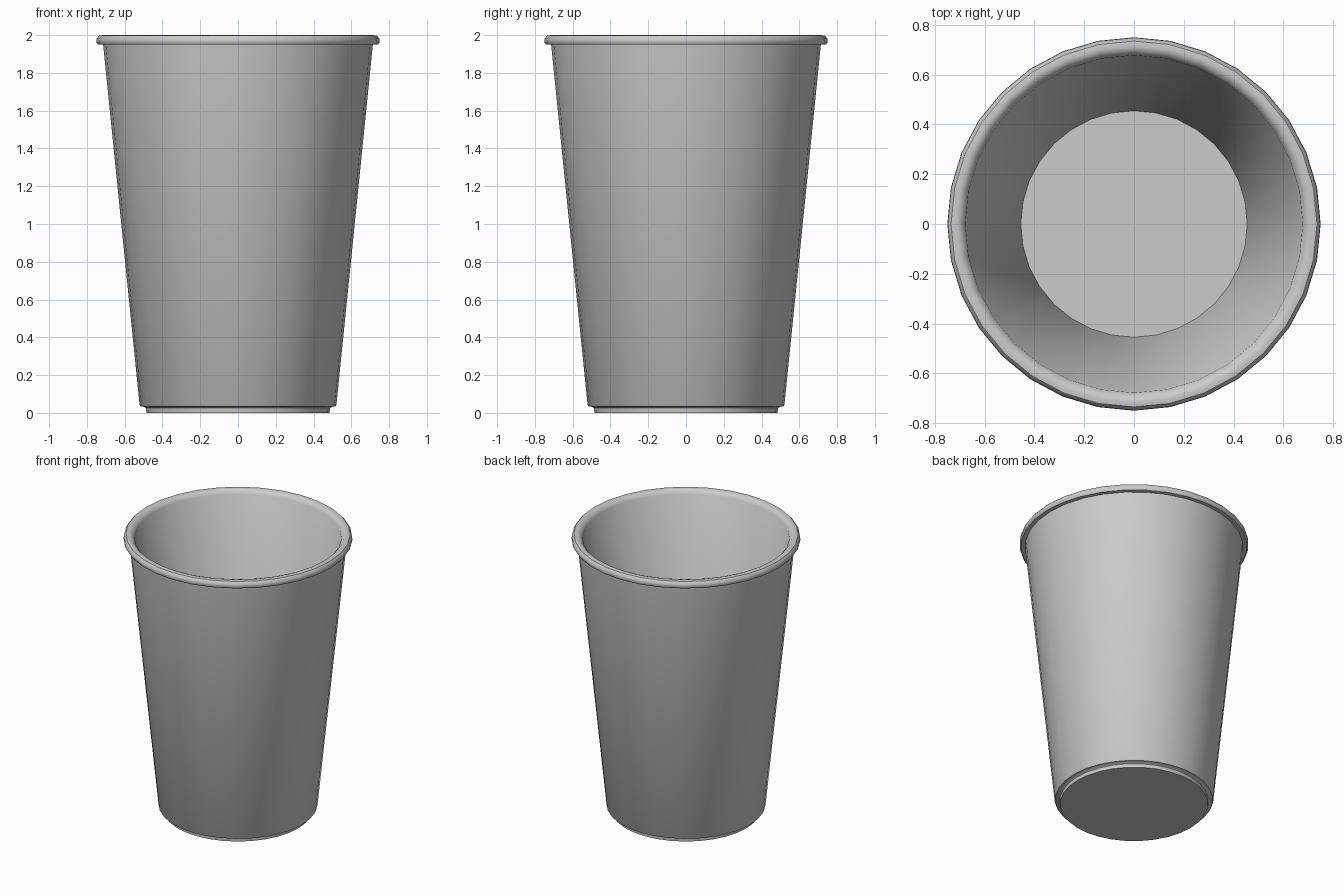
import bpy, bmesh, math

if "Cube" in bpy.data.objects:
    bpy.data.objects.remove(bpy.data.objects["Cube"])

SIDES = 32

# Cross-section (radius, height): underside, foot step, wall, rolled rim, inner wall, floor
profile = [
    (0.485, 0.0), (0.487, 0.025), (0.497, 0.032), (0.515, 0.034), (0.521, 0.042),
    (0.714, 1.95), (0.742, 1.95), (0.75, 1.962), (0.748, 1.982), (0.735, 1.997),
    (0.715, 2.0), (0.697, 1.995), (0.678, 1.972), (0.455, 0.045),
]


def lathe(name, points):
    bm = bmesh.new()
    rings = []
    for r, z in points:
        rings.append([bm.verts.new((r * math.cos(2 * math.pi * i / SIDES),
                                    r * math.sin(2 * math.pi * i / SIDES), z))
                      for i in range(SIDES)])
    for a, b in zip(rings, rings[1:]):
        for i in range(SIDES):
            j = (i + 1) % SIDES
            bm.faces.new((a[i], a[j], b[j], b[i]))
    # Closed underside and inner floor
    bm.faces.new(rings[0][::-1])
    bm.faces.new(rings[-1])
    bmesh.ops.recalc_face_normals(bm, faces=bm.faces[:])
    mesh = bpy.data.meshes.new(name)
    bm.to_mesh(mesh)
    bm.free()
    obj = bpy.data.objects.new(name, mesh)
    bpy.context.collection.objects.link(obj)
    return obj


# Tapered cup
cup = lathe("cup", profile)
bpy.context.view_layer.objects.active = cup
cup.select_set(True)
bpy.ops.object.shade_smooth_by_angle(angle=math.radians(40))
